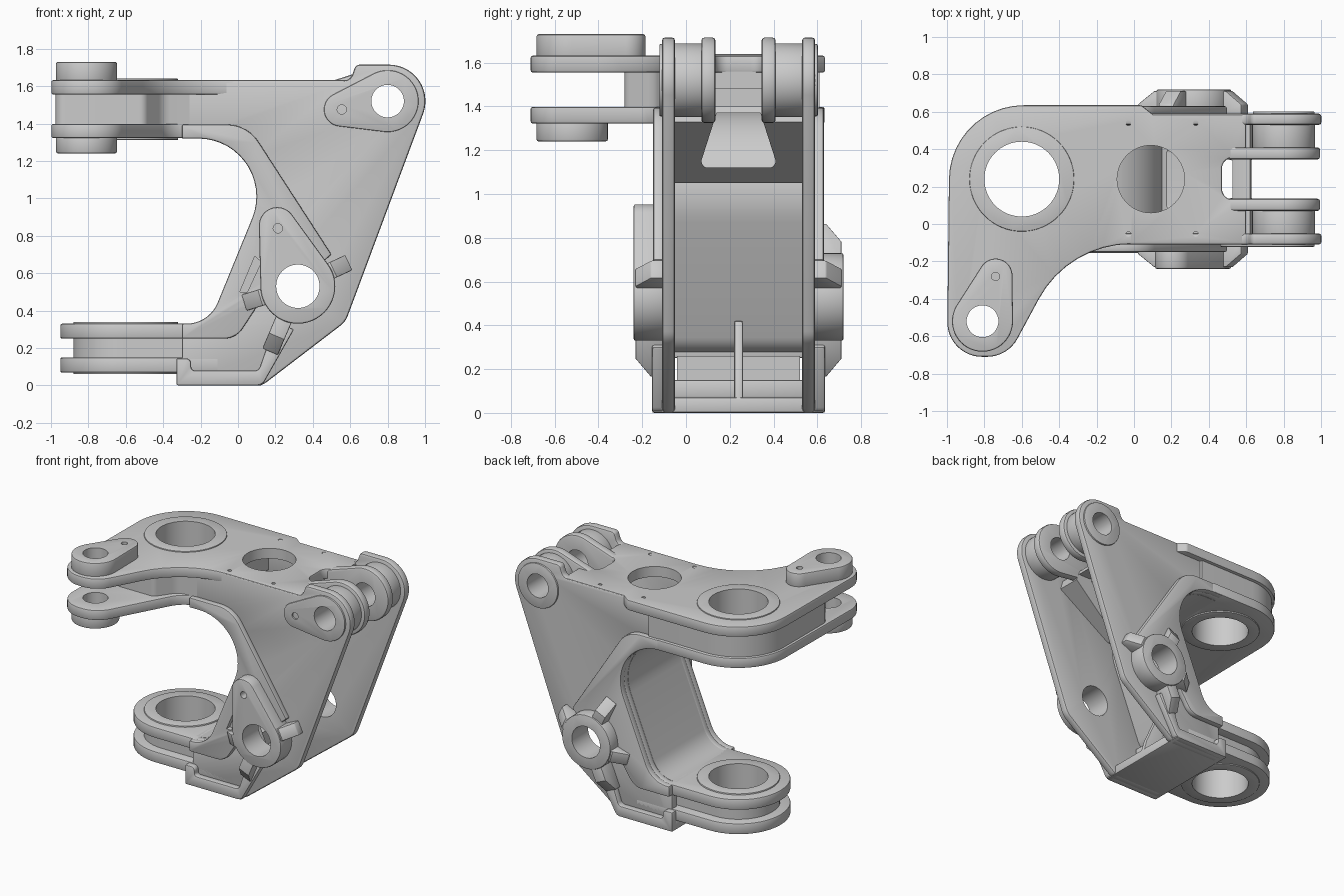
import bpy, bmesh, math
from mathutils import Vector
from mathutils.geometry import convex_hull_2d

if "Cube" in bpy.data.objects:
    bpy.data.objects.remove(bpy.data.objects["Cube"])

MID2 = 0.48   # twice the y of the body's own mirror plane
PLACE = {'x': lambda a, b, d: (d, a, b), 'y': lambda a, b, d: (a, d, b), 'z': lambda a, b, d: (a, b, d)}


def fillet(pts):
    """Polygon of (a, b[, radius]) corners -> points with rounded corners."""
    out = []
    for i, p in enumerate(pts):
        c = Vector(p[:2])
        r = p[2] if len(p) > 2 else 0
        if not r:
            out.append(tuple(c))
            continue
        u = (Vector(pts[i - 1][:2]) - c).normalized()
        v = (Vector(pts[(i + 1) % len(pts)][:2]) - c).normalized()
        half = u.angle(v) / 2
        t, centre = r / math.tan(half), c + (u + v).normalized() * (r / math.sin(half))
        s, e = c + u * t - centre, c + v * t - centre
        turn = math.atan2(s.x * e.y - s.y * e.x, s.dot(e))
        n = max(3, int(abs(turn) / 0.13))
        for k in range(n + 1):
            a = math.atan2(s.y, s.x) + turn * k / n
            out.append((centre.x + r * math.cos(a), centre.y + r * math.sin(a)))
    return out


def circle(a, b, r, n=48):
    return [(a + r * math.cos(2 * math.pi * k / n), b + r * math.sin(2 * math.pi * k / n)) for k in range(n)]


def hull(*circles):
    pts = [p for c in circles for p in circle(*c)]
    return [pts[i] for i in convex_hull_2d(pts)]


def apply_mods(ob):
    bpy.context.view_layer.objects.active = ob
    for m in list(ob.modifiers):
        bpy.ops.object.modifier_apply(modifier=m.name)


def prism(name, pts, axis, lo, hi, bevel=0.01):
    bm = bmesh.new()
    pts = fillet(pts)
    A, B = [[bm.verts.new(PLACE[axis](a, b, d)) for a, b in pts] for d in (lo, hi)]
    bm.faces.new(A)
    bm.faces.new(B[::-1])
    for i in range(len(pts)):
        j = (i + 1) % len(pts)
        bm.faces.new((A[i], A[j], B[j], B[i]))
    bmesh.ops.recalc_face_normals(bm, faces=bm.faces)
    me = bpy.data.meshes.new(name)
    bm.to_mesh(me)
    bm.free()
    ob = bpy.data.objects.new(name, me)
    bpy.context.collection.objects.link(ob)
    if bevel:
        m = ob.modifiers.new('edge', 'BEVEL')
        m.width, m.segments, m.limit_method, m.angle_limit = bevel, 2, 'ANGLE', math.radians(40)
        m.use_clamp_overlap = False
        apply_mods(ob)
    return ob


def pair(name, pts, lo, hi, bevel=0.01):
    """Same side profile on the front and mirrored to the rear."""
    return [prism('front_' + name, pts, 'y', lo, hi, bevel),
            prism('rear_' + name, pts, 'y', MID2 - hi, MID2 - lo, bevel)]


def cut(targets, pts, axis, lo, hi):
    c = prism('cutter', pts, axis, lo, hi, 0)
    c.hide_render = True
    for ob in targets:
        m = ob.modifiers.new('cut', 'BOOLEAN')
        m.operation, m.solver, m.object = 'DIFFERENCE', 'EXACT', c
        apply_mods(ob)
    bpy.data.objects.remove(c)


# Side plates with the C-shaped throat
throat = [(-0.3, 0.33), (-0.155, 0.33, 0.18), (0.25, 1.32, 0.31), (-0.3, 1.32)]
plates = pair('side_plate', [(-0.3, 1.63), (0.6, 1.63, 0.05), (0.63, 1.715, 0.03), (1.088, 1.715, 0.195),
              (0.575, 0.34, 0.12), (0.13, 0, 0.08), (-0.3, 0)] + throat, -0.11, -0.05, 0.014)

# Curved web joining the plates along the throat
prism('throat_web', throat + [(-0.3, 1.38), (0.339, 1.38, 0.37), (-0.11, 0.27, 0.12), (-0.3, 0.27)],
      'y', -0.06, 0.54, 0)

# Raised flanges on the outer faces
flanges = pair('throat_flange', throat + [(-0.3, 1.395), (0.05, 1.395, 0.2), (0.5, 0.7), (0.34, 0.56),
               (0.12, 0.45), (-0.01, 0.25, 0.12), (-0.3, 0.25)], -0.15, -0.1)
cut(flanges[:1], [(0.01, 0.5), (0.09, 0.69), (0.125, 0.66), (0.05, 0.5)], 'y', -0.3, -0.112)
pair('foot_flange', [(-0.33, 0), (0.13, 0, 0.05), (0.3, 0.3), (0.2, 0.34), (0.11, 0.08, 0.03),
     (-0.25, 0.08, 0.02), (-0.25, 0.145, 0.03), (-0.33, 0.145)], -0.155, -0.1)

# Upper arm: two deck plates with a recessed fill between
arm_right = [(-1, -0.71, 0.185), (-0.675, -0.71, 0.185), (-0.35, -0.107, 0.56)]
arm_left = [(-0.985, 0.635, 0.4)]
upper = prism('upper_deck', arm_right + [(0.6, -0.107), (0.6, 0.13), (0.47, 0.13, 0.06), (0.47, 0.355, 0.06),
              (0.6, 0.355), (0.6, 0.587), (0.1, 0.587), (0.04, 0.635, 0.03)] + arm_left, 'z', 1.555, 1.632)
under = prism('under_deck', arm_right[:2] + [(-0.35, -0.107, 0.2), (-0.2, -0.107), (-0.2, 0.632)] + arm_left,
              'z', 1.322, 1.398)
arm_fill = prism('arm_fill', [(-0.975, -0.28, 0.05), (-0.5, -0.28, 0.05), (-0.4, -0.14, 0.1), (-0.12, -0.08),
                 (-0.12, 0.61), (-0.97, 0.61, 0.38)], 'z', 1.39, 1.56, 0)

# Lower arm: rounded clevis plates, fill and foot
low = []
for name, lo, hi, d, x in (('lower_plate_top', 0.25, 0.33, 0, -0.15), ('lower_plate_bottom', 0.068, 0.15, 0, 0),
                           ('lower_fill', 0.14, 0.26, 0.07, -0.05)):
    low.append(prism(name, [(-0.95 + d, -0.11 + d, 0.345 - d), (x, -0.11 + d), (x, 0.59 - d),
                            (-0.95 + d, 0.59 - d, 0.345 - d)], 'z', lo, hi, 0 if d else 0.01))
prism('foot_plate', [(-0.33, -0.15), (0.13, -0.15), (0.13, 0.63), (-0.33, 0.63)], 'z', 0, 0.07)
prism('foot_rib', [(-0.15, 0.04), (0.13, 0.04), (0.1, 0.15), (-0.02, 0.42), (-0.06, 0.42)], 'y', 0.22, 0.26)

# Main bearing bores
rings = [prism('bearing_ring_' + n, circle(-0.6, 0.24, 0.28, 64), 'z', lo, hi, 0.005)
         for n, lo, hi in (('upper', 1.6, 1.64), ('under', 1.312, 1.34), ('lower_top', 0.3, 0.34),
                           ('lower_bottom', 0.06, 0.1))]
cut([upper, under, arm_fill] + low + rings, circle(-0.6, 0.24, 0.2, 64), 'z', -0.1, 2)
cut([upper], circle(0.09, 0.24, 0.18, 64), 'z', 1.5, 1.8)
for x in (-0.03, 0.33):
    for y in (-0.055, 0.54):
        cut([upper], circle(x, y, 0.014, 16), 'z', 1.59, 1.8)

# Cylinder finger bosses
finger_top = prism('finger_boss_upper', hull((-0.81, -0.52, 0.163), (-0.74, -0.275, 0.09)), 'z', 1.61, 1.73)
finger_low = prism('finger_boss_lower', circle(-0.81, -0.52, 0.163), 'z', 1.24, 1.34)
cut([upper, under, finger_top, finger_low], circle(-0.81, -0.52, 0.085), 'z', 1, 2)
cut([finger_top], circle(-0.74, -0.28, 0.022, 20), 'z', 1.66, 2)

# Twin ears at the top: inner cheeks, sleeves and outer pads
cheeks = pair('inner_ear', hull((0.8, 1.52, 0.195), (0.5, 1.585, 0.04), (0.5, 1.4, 0.04)), 0.07, 0.135, 0.014)
sleeves = pair('ear_sleeve', circle(0.8, 1.52, 0.168), -0.08, 0.1)
pads = [prism('front_ear_pad', hull((0.8, 1.52, 0.165), (0.55, 1.475, 0.09)), 'y', -0.122, -0.1, 0.006),
        prism('rear_ear_pad', circle(0.8, 1.52, 0.165), 'y', 0.58, 0.602, 0.006)]
cut(plates + cheeks + sleeves + pads, circle(0.8, 1.52, 0.087), 'y', -1, 1)
cut(pads[:1], circle(0.555, 1.475, 0.025, 20), 'y', -1, -0.11)
prism('notch_wall', [(0.42, -0.06), (0.468, -0.06), (0.468, 0.54), (0.42, 0.54)], 'z', 1.48, 1.57, 0)

# Sloping brace under the ears with its tapered window
brace = prism('ear_brace', [(0.1, 1.05), (0.2, 1.05), (0.64, 1.33), (0.62, 1.4), (0.54, 1.38), (0.16, 1.11)],
              'y', -0.06, 0.54, 0)
cut([brace], [(0.06, 1.12, 0.03), (0.42, 1.12, 0.03), (0.34, 1.37), (0.14, 1.37)], 'x', 0, 0.8)

# Pivot bosses with radiating ribs
bosses = [prism('front_pivot_boss', hull((0.32, 0.53, 0.2), (0.21, 0.855, 0.098)), 'y', -0.24, -0.1),
          prism('rear_pivot_boss', circle(0.32, 0.53, 0.2), 'y', 0.58, 0.72)]
cut(plates + flanges + bosses, circle(0.32, 0.53, 0.116), 'y', -1, 1)
cut(bosses[:1], circle(0.213, 0.84, 0.025, 20), 'y', -1, -0.15)
for angle, reach, w in ((25, 0.3, 0.045), (115, 0.35, 0.045), (197, 0.3, 0.045), (247, 0.38, 0.045)):
    a = math.radians(angle)
    for side, s, base in (('front', -1, -0.1), ('rear', 1, 0.58)):
        if side == 'front' and angle == 115:
            continue
        rib = prism(side + '_pivot_rib_%d' % angle, [(0.15, 0), (reach, 0), (reach, 0.06),
                    (reach - 0.09, 0.13), (0.15, 0.13)], 'y', -w, w, 0.006)
        for v in rib.data.vertices:
            d, t, h = v.co.x, v.co.y, v.co.z
            v.co = (0.32 + d * math.cos(a) - t * math.sin(a), base + s * h, 0.53 + d * math.sin(a) + t * math.cos(a))
        bm = bmesh.new()
        bm.from_mesh(rib.data)
        bmesh.ops.recalc_face_normals(bm, faces=bm.faces)
        bm.to_mesh(rib.data)
        bm.free()

# Smooth shading with crisp edges
for ob in bpy.context.scene.objects:
    ob.select_set(True)
bpy.ops.object.shade_smooth_by_angle(angle=math.radians(30))
